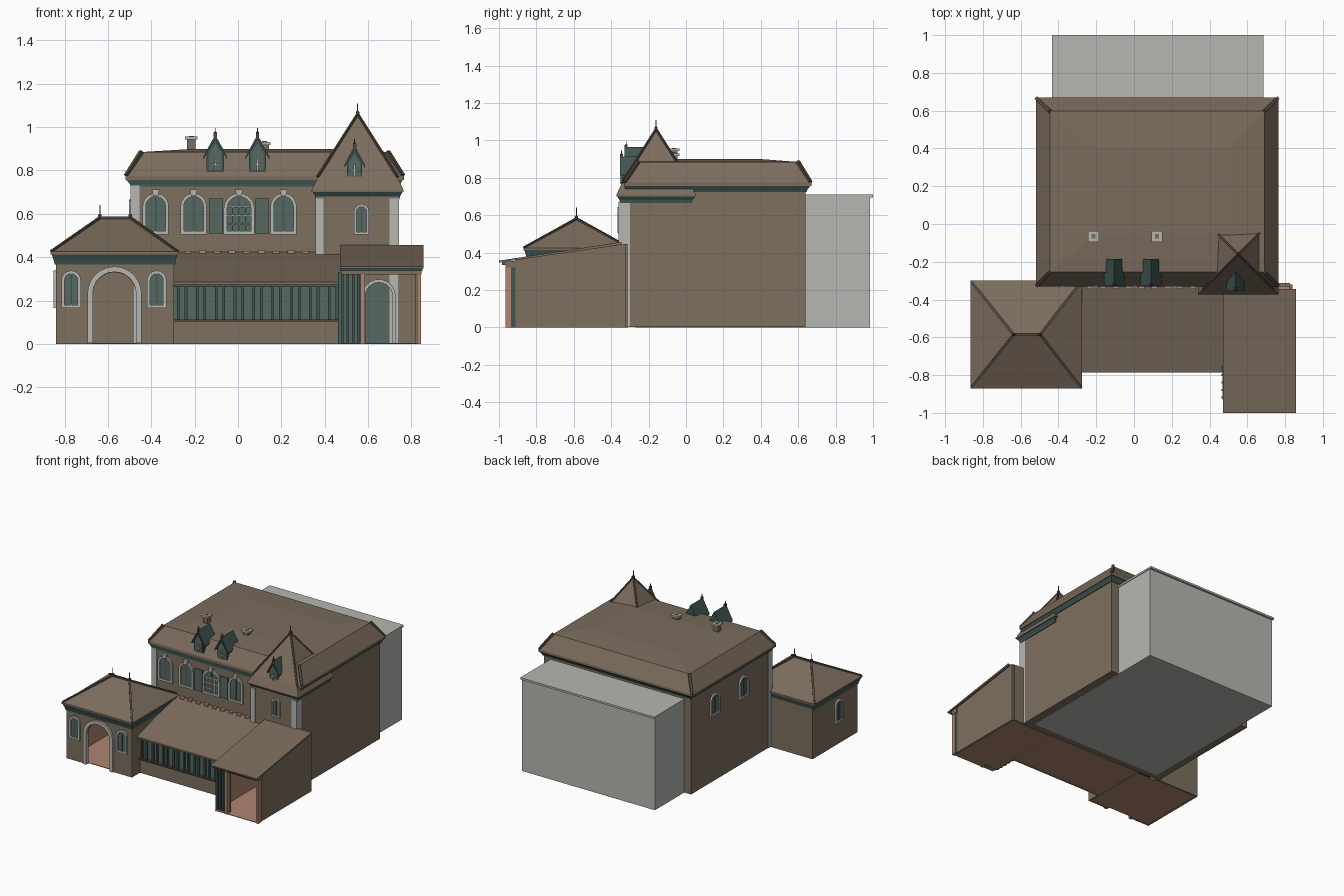
import bpy, bmesh, math
from mathutils import Vector

if "Cube" in bpy.data.objects:
    bpy.data.objects.remove(bpy.data.objects["Cube"])


def mat(name, r, g, b):
    m = bpy.data.materials.new(name)
    m.diffuse_color = (r, g, b, 1)
    m.use_nodes = True
    m.node_tree.nodes["Principled BSDF"].inputs["Base Color"].default_value = m.diffuse_color
    return m


WALL = mat("brown_wall", .205, .160, .113)
ROOF = mat("roof_brown", .200, .150, .108)
RIDGE = mat("dark_ridge", .085, .064, .047)
TEAL = mat("dark_teal", .050, .092, .082)
GLASS = mat("teal_glass", .095, .140, .122)
STONE = mat("pale_stone", .47, .47, .44)
PINK = mat("pink_plaster", .44, .235, .165)


def mesh(name, verts, faces, m, inner=None):
    """Mesh part; faces turned towards 'inner' are pink plaster."""
    bm = bmesh.new()
    vs = [bm.verts.new(v) for v in verts]
    for f in faces:
        bm.faces.new([vs[i] for i in f])
    bmesh.ops.remove_doubles(bm, verts=bm.verts, dist=1e-5)
    bmesh.ops.recalc_face_normals(bm, faces=bm.faces)
    me = bpy.data.meshes.new(name)
    if inner:
        bm.normal_update()
        for f in bm.faces:
            f.material_index = int(f.normal.dot(Vector(inner)) > .9)
    bm.to_mesh(me)
    bm.free()
    me.materials.append(m)
    if inner:
        me.materials.append(PINK)
    ob = bpy.data.objects.new(name, me)
    bpy.context.collection.objects.link(ob)
    return ob


def loft(name, rings, m, inner=None):
    """Rectangular rings (x0, x1, y0, y1, z) joined from bottom to top."""
    v, f = [], [(3, 2, 1, 0)]
    for x0, x1, y0, y1, z in rings:
        v += [(x0, y0, z), (x1, y0, z), (x1, y1, z), (x0, y1, z)]
    for k in range(0, 4 * len(rings) - 4, 4):
        f += [(k + i, k + (i + 1) % 4, k + 4 + (i + 1) % 4, k + 4 + i) for i in range(4)]
    x0, x1, y0, y1, z = rings[-1]
    if x1 > x0 and y1 > y0:
        n = len(v)
        f.append((n - 4, n - 3, n - 2, n - 1))
    return mesh(name, v, f, m, inner)


def box(name, x0, x1, y0, y1, z0, z1, m, inner=None):
    return loft(name, [(x0, x1, y0, y1, z0), (x0, x1, y0, y1, z1)], m, inner)


def prism(name, pts, place, d0, d1, m, inner=None):
    """Flat outline of (u, z) points given depth from d0 to d1."""
    n = len(pts)
    v = [place(u, z, d) for d in (d0, d1) for u, z in pts]
    f = [tuple(range(n)), tuple(range(2 * n - 1, n - 1, -1))]
    f += [(i, (i + 1) % n, n + (i + 1) % n, n + i) for i in range(n)]
    return mesh(name, v, f, m, inner)


def beam(name, p, q, w, m):
    p, q = Vector(p), Vector(q)
    rot = (q - p).to_track_quat('Z', 'Y')
    s, L = w / 2, (q - p).length
    c = [(-s, -s), (s, -s), (s, s), (-s, s)]
    v = [p + rot @ Vector((a, b, z)) for z in (0, L) for a, b in c]
    f = [(3, 2, 1, 0), (4, 5, 6, 7)] + [(i, (i + 1) % 4, 4 + (i + 1) % 4, 4 + i) for i in range(4)]
    return mesh(name, v, f, m)


def front(cx, y):
    return lambda u, z, d: (cx + u, y - d, z)


def left(x, cy):
    return lambda u, z, d: (x - d, cy - u, z)


def arch(w, z0, z1, n=12):
    r = w / 2
    arc = [(r * math.cos(math.pi * i / n), z1 - r + r * math.sin(math.pi * i / n)) for i in range(n + 1)]
    return [(-r, z0), (r, z0)] + arc


def arch_frame(name, w, t, z0, z1, place, d0, d1, m, sill=True):
    a, b = arch(w, z0, z1), arch(w - 2 * t, z0 + (t if sill else 0), z1 - t)
    n = len(a)
    v = [place(u, z, d) for d in (d0, d1) for ring in (a, b) for u, z in ring]
    f = []
    for i in range(0 if sill else 1, n):
        j = (i + 1) % n
        f += [(i, j, n + j, n + i), (2*n + i, 2*n + j, 3*n + j, 3*n + i),
              (i, j, 2*n + j, 2*n + i), (n + i, n + j, 3*n + j, 3*n + i)]
    return mesh(name, v, f, m)


def window(name, w, z0, z1, place, t=.015, keystone=False):
    prism(name + "_glass", arch(w - t, z0 + .005, z1 - t / 2), place, -.005, .004, GLASS)
    arch_frame(name + "_frame", w, t, z0, z1, place, -.005, .012, STONE)
    prism(name + "_mullion", [(-.003, z0), (.003, z0), (.003, z1 - t), (-.003, z1 - t)], place, 0, .007, TEAL)
    if keystone:
        prism(name + "_keystone", [(-.012, z1 - .012), (.012, z1 - .012), (.017, z1 + .018), (-.017, z1 + .018)],
              place, 0, .02, STONE)


def finial(name, x, y, z0, z1):
    loft(name, [(x - r, x + r, y - r, y + r, z) for r, z in ((.008, z0 - .01), (.008, z0 + .01), (.002, z0 + .015), (.002, z1))], RIDGE)


# Main block, rear annex and tower bodies
box("main_block", -.49, .74, -.32, .64, .003, .75, WALL)
box("rear_annex", -.43, .68, -.27, .985, 0, .695, STONE)
box("annex_coping", -.435, .685, .63, 1.0, .695, .71, STONE)
box("tower_body", .36, .74, -.355, .02, .003, .70, WALL)
for x0, x1 in ((.358, .395), (.70, .742)):
    box("tower_pilaster", x0, x1, -.36, -.30, .004, .67, STONE)
box("main_pilaster", -.495, -.455, -.325, -.28, .004, .73, STONE)

# Main roof: cornice, steep skirt and shallow top
loft("main_cornice", [(-.495, .745, -.325, .645, .725), (-.50, .75, -.325, .65, .738), (-.515, .76, -.328, .665, .757)], TEAL)
loft("main_roof", [(-.52, .765, -.33, .67, .757), (-.52, .765, -.33, .67, .775), (-.445, .69, -.255, .597, .885),
                   (-.2, .5, -.05, .4, .90)], ROOF)
for sx, ex in ((-.515, -.445), (.76, .69)):
    for sy, ey in ((-.325, -.255), (.665, .597)):
        beam("main_hip", (sx, sy, .775), (ex, ey, .887), .018, RIDGE)

# Tower roof
tx, ty = .552, -.16
def square(r, z):
    return (tx - r, tx + r, ty - r, ty + r, z)
loft("tower_cornice", [square(.193, .665), square(.195, .68), square(.207, .70)], TEAL)
loft("tower_roof", [square(.212, .70), square(.212, .71), square(.184, .77), square(0, 1.06)], ROOF)
for sx in (-1, 1):
    for sy in (-1, 1):
        beam("tower_hip", (tx + .184 * sx, ty + .184 * sy, .77), (tx, ty, 1.06), .010, RIDGE)
finial("tower_finial", tx, ty, 1.06, 1.11)


# Dormers
def dormer(x, z0, y0, y1, w, h):
    p = front(x, y0)
    d = y0 - y1
    e, top = z0 + h * .5, z0 + h
    prism("dormer_body", [(-w/2, z0), (w/2, z0), (w/2, e), (0, top - .02), (-w/2, e)], p, d, -.008, TEAL)
    prism("dormer_face", [(-w*.36, z0 + .012), (w*.36, z0 + .012), (w*.36, e), (0, top - .04), (-w*.36, e)], p, -.01, -.004, GLASS)
    for s in (-1, 1):
        prism("dormer_roof", [(0, top), (s*w*.68, e - .012), (s*w*.68, e - .026), (0, top - .02)], p, d, .004, TEAL)
    box("dormer_bar", x - .004, x + .004, y0 - .004, y0 + .006, z0 + .01, z0 + .068, STONE)
    box("dormer_crossbar", x - .02, x + .02, y0 - .004, y0 + .006, z0 + .036, z0 + .043, STONE)
    finial("dormer_finial", x, y0 + .005, top, top + .03)


for x in (-.105, .09):
    dormer(x, .79, -.325, -.185, .08, .175)
dormer(.538, .76, -.35, -.235, .07, .155)

# Chimneys
for x, top in ((-.215, .96), (.122, .935)):
    y = -.065
    box("chimney", x - .02, x + .02, y - .02, y + .02, .87, top - .015, ROOF)
    box("chimney_cap", x - .029, x + .029, y - .029, y + .029, top - .018, top - .004, STONE)
    box("chimney_flue", x - .011, x + .011, y - .011, y + .011, top - .005, top, ROOF)

# Upper windows and shutters
for x in (-.38, -.205, .21):
    window("upper_window", .12, .505, .695, front(x, -.32), keystone=True)
window("centre_window", .142, .505, .695, front(.005, -.32), keystone=True)
for dx in (-.03, 0, .03):
    box("centre_window_bar", .002 + dx, .008 + dx, -.331, -.32, .51, .64, STONE)
for z in (.55, .59, .63):
    box("centre_window_rail", -.06, .07, -.331, -.32, z, z + .006, STONE)
for x in (-.102, .112):
    box("shutter", x - .032, x + .032, -.329, -.318, .51, .67, GLASS)
window("tower_window", .07, .505, .645, front(.57, -.355), .012)
for y in (.36, .016):
    window("side_window", .11, .50, .665, left(-.49, y))

# Left pavilion: arched front wall, side walls and hipped roof
ax = -.57
opening = [(u, z) for u, z in arch(.20, .004, .33)[2:]]
prof = [(-.27, 0), (-.10, 0)] + opening[::-1] + [(.10, 0), (.275, 0), (.275, .38), (-.27, .38)]
prism("pavilion_front", prof, front(ax, -.825), 0, .02, WALL, (0, 1, 0))
box("pavilion_left_wall", -.84, -.82, -.826, -.32, 0, .38, WALL, (1, 0, 0))
box("pavilion_right_wall", -.315, -.295, -.826, -.32, 0, .38, WALL, (-1, 0, 0))
box("pavilion_back_wall", -.84, -.48, -.33, -.31, 0, .38, WALL)
box("pavilion_floor", -.82, -.315, -.826, -.33, 0, .004, PINK)
arch_frame("pavilion_arch", .25, .025, .003, .357, front(ax, -.845), -.02, .015, STONE, False)
for x in (-.77, -.375):
    window("pavilion_window", .09, .165, .338, front(x, -.845))
window("pavilion_side_window", .09, .165, .338, left(-.84, -.62))
loft("pavilion_cornice", [(-.845, -.29, -.85, -.315, .365), (-.85, -.287, -.855, -.312, .385),
                          (-.86, -.28, -.865, -.305, .413)], TEAL)
loft("pavilion_roof", [(-.865, -.275, -.87, -.30, .413), (-.865, -.275, -.87, -.30, .425),
                       (-.637, -.497, -.585, -.585, .58)], ROOF)
for ex, rx in ((-.86, -.637), (-.28, -.497)):
    for ey in (-.865, -.305):
        beam("pavilion_hip", (ex, ey, .425), (rx, -.585, .58), .014, RIDGE)
    finial("pavilion_finial", rx, -.585, .585, .64)
beam("pavilion_ridge", (-.637, -.585, .58), (-.497, -.585, .58), .014, RIDGE)

# Glazed link between pavilion and porch
box("link_floor", -.296, .476, -.73, -.32, 0, .004, PINK)
box("link_base_wall", -.296, .476, -.75, -.73, 0, .11, WALL, (0, 1, 0))
box("link_sill", -.295, .475, -.76, -.725, .102, .112, RIDGE)
box("link_glazing", -.295, .475, -.738, -.73, .11, .29, GLASS)
for i in range(9):
    for dx in (0, .035):
        x = -.275 + i * .087 + dx
        box("link_mullion", x - .006, x + .006, -.753, -.73, .11, .265, TEAL)
box("link_top_rail", -.295, .475, -.756, -.73, .265, .288, TEAL)
side = lambda u, z, d: (d, u, z)
prism("link_roof", [(-.785, .272), (-.785, .285), (-.315, .425), (-.315, .405)], side, -.296, .478, ROOF)
for i in range(9):
    x = -.23 + i * .068
    box("ridge_tile", x - .018, x + .014, -.345, -.32, .415, .428 + .004 * (i % 2), PINK)

# Right porch: sloped side walls, shed roof, posts and screen
slope = [(-.915, 0), (-.32, 0), (-.32, .447), (-.915, .36)]
prism("porch_right_wall", slope, side, .82, .84, WALL, (-1, 0, 0))
prism("porch_left_wall", slope, side, .475, .49, WALL, (1, 0, 0))
box("porch_back_wall", .735, .825, -.33, -.312, 0, .445, WALL)
box("porch_floor", .48, .84, -.96, -.33, 0, .004, PINK)
prism("porch_roof", [(-1, .347), (-1, .357), (-.345, .457), (-.345, .442)], side, .47, .857, ROOF)
box("porch_fascia", .474, .852, -.985, -.965, .335, .352, TEAL)
box("porch_beam", .476, .847, -.966, -.915, .32, .355, WALL)
for x in (.565, .825):
    box("porch_post", x, x + .02, -.966, -.935, 0, .325, PINK)
    box("porch_inner_post", x + .002, x + .016, -.936, -.912, 0, .325, TEAL)
box("porch_screen", .475, .565, -.93, -.918, 0, .32, GLASS)
for x in (.475, .50, .525, .548):
    box("porch_screen_bar", x, x + .012, -.945, -.915, 0, .32, TEAL)
box("porch_side_screen", .468, .476, -.93, -.755, .0, .33, GLASS)
for i in range(5):
    y = -.925 + i * .04
    box("porch_side_bar", .462, .478, y, y + .012, 0, .33, TEAL)

# Entrance door
prism("door", arch(.13, .004, .285), front(.65, -.355), -.005, .005, GLASS)
arch_frame("door_arch", .155, .015, .004, .298, front(.65, -.355), -.005, .015, STONE, False)
